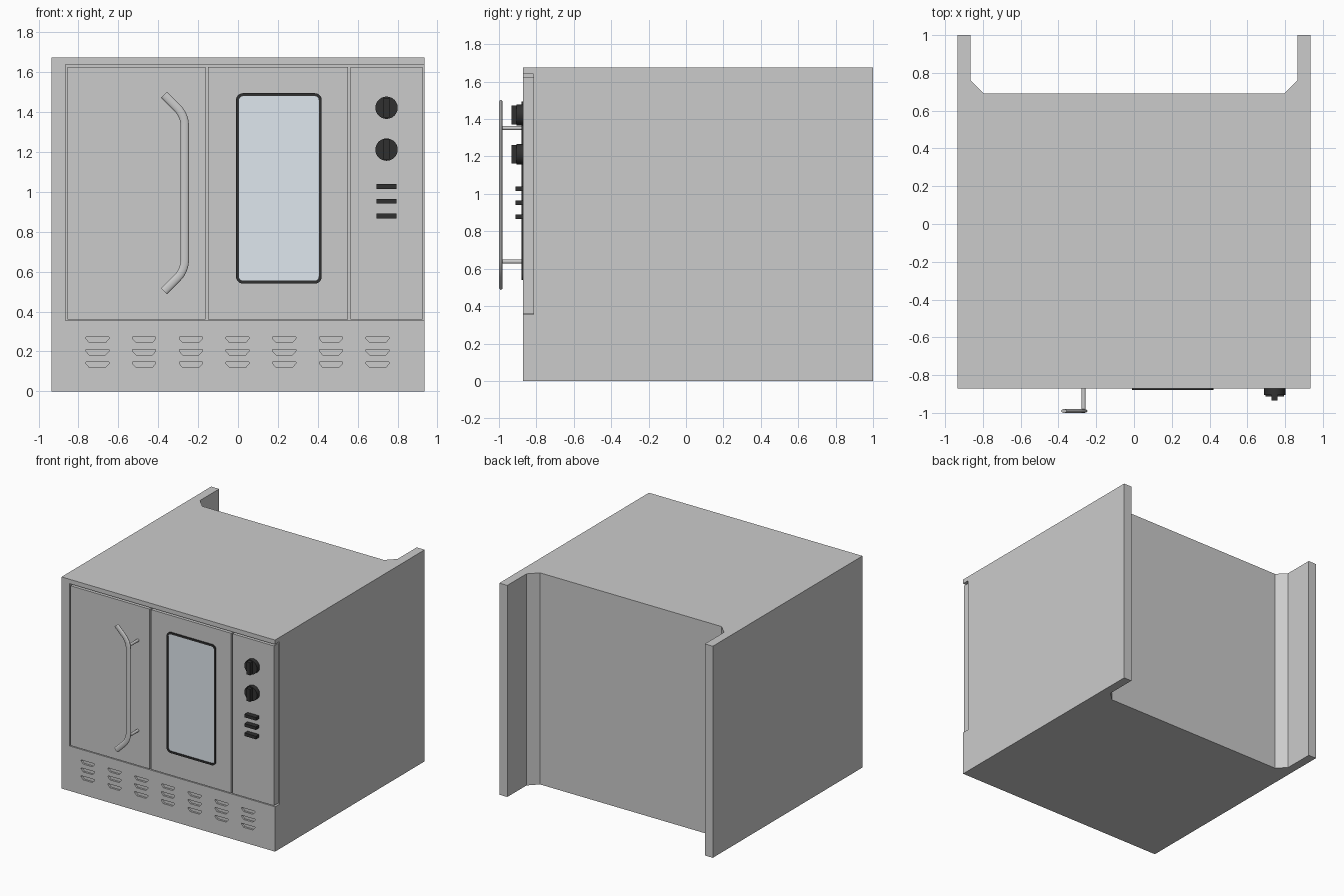
import bpy, bmesh, math
from mathutils import Vector

if "Cube" in bpy.data.objects:
    bpy.data.objects.remove(bpy.data.objects["Cube"])

FRONT = -0.872


def material(name, color):
    m = bpy.data.materials.new(name)
    m.diffuse_color = color
    m.use_nodes = True
    m.node_tree.nodes["Principled BSDF"].inputs["Base Color"].default_value = m.diffuse_color
    return m


BLACK = material("black_plastic", (0.03, 0.03, 0.03, 1))
GLASS = material("window_glass", (0.74, 0.80, 0.86, 1))


def finish(name, bm, mat=None, smooth=False):
    bmesh.ops.recalc_face_normals(bm, faces=bm.faces)
    me = bpy.data.meshes.new(name)
    bm.to_mesh(me)
    bm.free()
    ob = bpy.data.objects.new(name, me)
    bpy.context.collection.objects.link(ob)
    if mat:
        me.materials.append(mat)
    if smooth:
        bpy.ops.object.select_all(action='DESELECT')
        ob.select_set(True)
        bpy.context.view_layer.objects.active = ob
        bpy.ops.object.shade_smooth_by_angle(angle=math.radians(35))
    return ob


def add_prism(bm, pts, vec):
    """Extrude a closed 3D outline along vec."""
    face = bm.faces.new([bm.verts.new(p) for p in pts])
    ext = bmesh.ops.extrude_face_region(bm, geom=[face])
    # the source face is kept as the opposite cap
    verts = [v for v in ext["geom"] if isinstance(v, bmesh.types.BMVert)]
    bmesh.ops.translate(bm, verts=verts, vec=vec)


def front_prism(bm, xz, y0, y1):
    add_prism(bm, [(x, y0, z) for x, z in xz], (0, y1 - y0, 0))


def rect(x0, x1, z0, z1):
    return [(x0, z0), (x1, z0), (x1, z1), (x0, z1)]


def box(name, x0, x1, y0, y1, z0, z1, mat=None):
    bm = bmesh.new()
    front_prism(bm, rect(x0, x1, z0, z1), y0, y1)
    return finish(name, bm, mat)


def rounded_rect(x0, x1, z0, z1, r, n=6):
    pts = []
    corners = [(x1 - r, z1 - r), (x0 + r, z1 - r), (x0 + r, z0 + r), (x1 - r, z0 + r)]
    for k, (cx, cz) in enumerate(corners):
        for i in range(n + 1):
            a = math.pi / 2 * (k + i / n)
            pts.append((cx + r * math.cos(a), cz + r * math.sin(a)))
    return pts


def circle(cx, cz, r, n=32):
    return [(cx + r * math.cos(2 * math.pi * i / n), cz + r * math.sin(2 * math.pi * i / n))
            for i in range(n)]


def cut(ob, cutter):
    mod = ob.modifiers.new("cut", 'BOOLEAN')
    mod.operation = 'DIFFERENCE'
    mod.solver = 'EXACT'
    mod.object = cutter
    bpy.context.view_layer.objects.active = ob
    bpy.ops.object.modifier_apply(modifier=mod.name)
    bpy.data.objects.remove(cutter)


# Oven body: plan outline with the rear recess, extruded upward
half = [(0.935, FRONT), (0.935, 1.0), (0.865, 1.0), (0.865, 0.76), (0.795, 0.69)]
outline = half + [(-x, y) for x, y in reversed(half)]
bm = bmesh.new()
add_prism(bm, [(x, y, 0) for x, y in outline], (0, 0, 1.675))
body = finish("oven_body", bm)

# Front opening for the doors, open on the right side
cut(body, box("opening_cutter", -0.866, 1.1, -1.1, -0.815, 0.355, 1.64))

# Vent louvres: seven columns of three shallow trapezoid slots
bm = bmesh.new()
for c in range(7):
    for r in range(3):
        x, z = -0.705 + 0.2342 * c, 0.258 - 0.0625 * r
        front_prism(bm, [(x - 0.04, z - 0.014), (x + 0.04, z - 0.014),
                         (x + 0.058, z + 0.006), (x + 0.058, z + 0.014),
                         (x - 0.058, z + 0.014), (x - 0.058, z + 0.006)],
                    FRONT - 0.05, FRONT + 0.015)
cut(body, finish("vent_cutter", bm))

# Doors and control panel
for name, x0, x1 in [("left_door", -0.856, -0.163), ("right_door", -0.151, 0.551),
                     ("control_panel", 0.563, 0.925)]:
    box(name, x0, x1, FRONT, -0.815, 0.361, 1.626)

# Window glass and its raised rubber frame
bm = bmesh.new()
front_prism(bm, rounded_rect(0.003, 0.407, 0.555, 1.48, 0.022), FRONT - 0.003, FRONT)
finish("window_glass", bm, GLASS)
bm = bmesh.new()
rings = []
for y in (FRONT, FRONT - 0.008):
    for d in (0.0, 0.015):
        pts = rounded_rect(-0.01 + d, 0.42 - d, 0.54 + d, 1.495 - d, 0.035 - d)
        rings.append([bm.verts.new((x, y, z)) for x, z in pts])
for a, b in [(0, 1), (1, 3), (3, 2), (2, 0)]:
    n = len(rings[a])
    for i in range(n):
        j = (i + 1) % n
        bm.faces.new([rings[a][i], rings[a][j], rings[b][j], rings[b][i]])
finish("window_frame", bm, BLACK, True)

# Door handle: flattened tube swept along a bent path, mirrored about mid height
MID, BAR_X = 0.995, -0.267
top = [Vector((BAR_X, MID + 0.335))]
R = 0.13
for i in range(1, 9):
    a = math.radians(45) * i / 8
    top.append(Vector((BAR_X - R * (1 - math.cos(a)), MID + 0.335 + R * math.sin(a))))
top.append(Vector((-0.371, MID + 0.49)))
# end the straight run exactly along 45 degrees
run = (top[-2].x - top[-1].x)
top[-1] = top[-2] + Vector((-run, run))
path = [Vector((p.x, 2 * MID - p.y)) for p in reversed(top)] + top
bm = bmesh.new()
prev, N = None, 16
for i, p in enumerate(path):
    t = (path[min(i + 1, len(path) - 1)] - path[max(i - 1, 0)]).normalized()
    n = Vector((t.y, -t.x))
    ring = []
    for k in range(N):
        a = 2 * math.pi * k / N
        q = p + n * 0.021 * math.cos(a)
        ring.append(bm.verts.new((q.x, -0.99 + 0.01 * math.sin(a), q.y)))
    if prev:
        for k in range(N):
            bm.faces.new([prev[k], prev[(k + 1) % N], ring[(k + 1) % N], ring[k]])
    if i in (0, len(path) - 1):
        bm.faces.new(ring)
    prev = ring
finish("door_handle", bm, None, True)

# Handle posts
for name, z in [("handle_post_upper", 1.352), ("handle_post_lower", 0.638)]:
    bm = bmesh.new()
    front_prism(bm, circle(BAR_X, z, 0.011, 16), -0.988, FRONT)
    finish(name, bm, None, True)

# Control knobs: round dial with an upright grip bar
for i, z in enumerate((1.422, 1.212)):
    bm = bmesh.new()
    front_prism(bm, circle(0.745, z, 0.056), -0.905, FRONT)
    finish(f"knob_dial_{i + 1}", bm, BLACK, True)
    box(f"knob_grip_{i + 1}", 0.729, 0.761, -0.934, -0.9, z - 0.05, z + 0.05, BLACK)

# Rocker switches
for i, z in enumerate((1.027, 0.953, 0.879)):
    box(f"switch_{i + 1}", 0.695, 0.795, -0.912, FRONT, z - 0.012, z + 0.012, BLACK)
